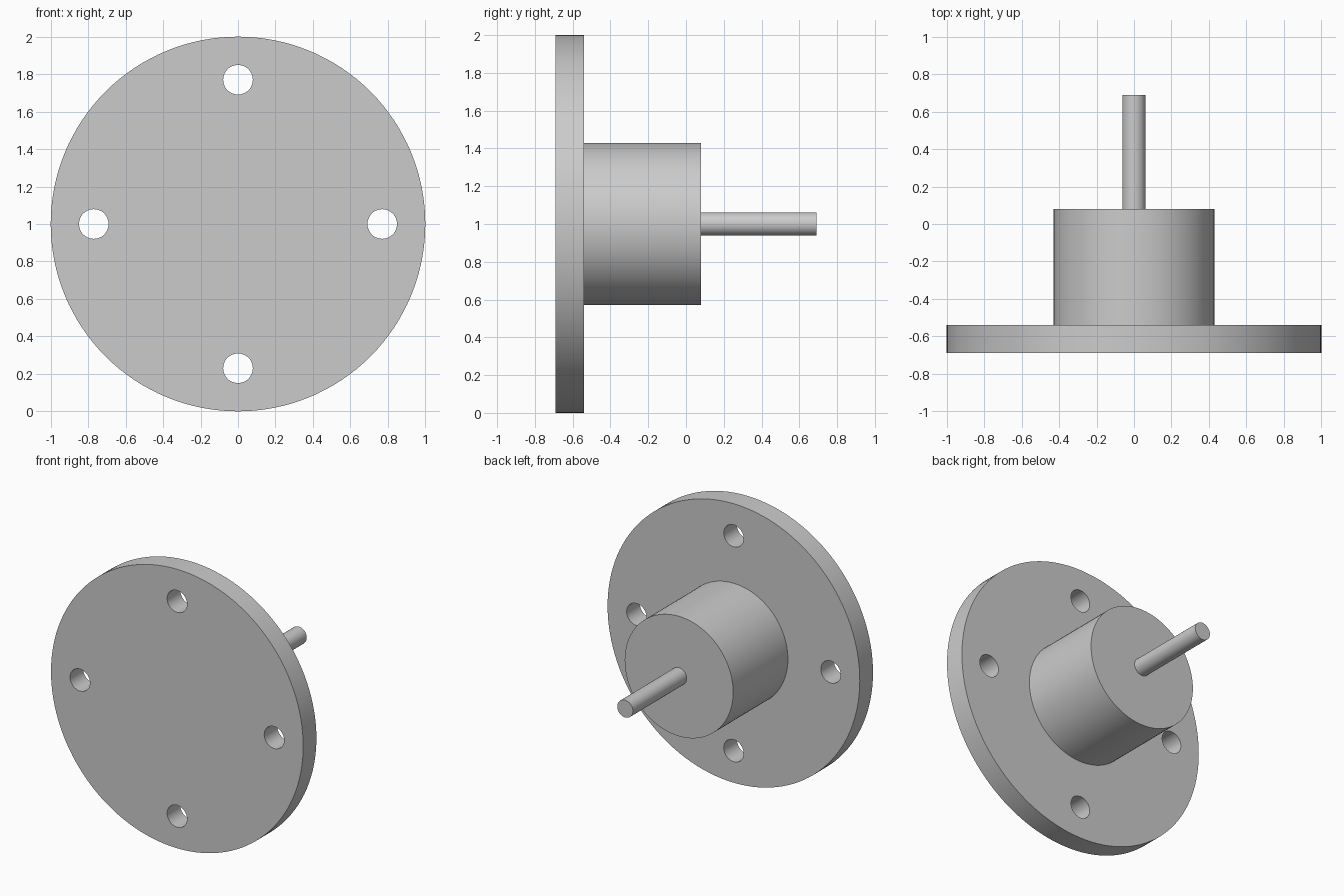
import bpy
from math import pi, sin, cos

if "Cube" in bpy.data.objects:
    bpy.data.objects.remove(bpy.data.objects["Cube"])

AXIS_HEIGHT = 1.0

# One plain grey for the whole part
grey = bpy.data.materials.new("plain_grey")
grey.use_nodes = True
colour = (0.6, 0.6, 0.6, 1)
grey.diffuse_color = colour
grey.node_tree.nodes["Principled BSDF"].inputs["Base Color"].default_value = colour


def rod(name, radius, y0, y1, sides, x=0, z=AXIS_HEIGHT):
    """Cylinder running along y from y0 to y1."""
    bpy.ops.mesh.primitive_cylinder_add(
        vertices=sides, radius=radius, depth=y1 - y0,
        location=(x, (y0 + y1) / 2, z), rotation=(pi / 2, 0, 0))
    ob = bpy.context.object
    ob.name = name
    ob.data.materials.append(grey)
    return ob


def select_only(ob):
    bpy.ops.object.select_all(action="DESELECT")
    ob.select_set(True)
    bpy.context.view_layer.objects.active = ob


# Flange, hub and shaft share one axis
flange = rod("flange", 1.0, -0.69, -0.54, 128)
hub = rod("hub", 0.43, -0.54, 0.08, 96)
shaft = rod("shaft", 0.062, 0.08, 0.69, 48)

# Four bolt holes through the flange
for i in range(4):
    a = i * pi / 2
    cutter = rod("bolt_hole_cutter", 0.079, -0.8, -0.45, 48,
                 0.77 * cos(a), AXIS_HEIGHT + 0.77 * sin(a))
    select_only(flange)
    cut = flange.modifiers.new("bolt_hole", "BOOLEAN")
    cut.operation = "DIFFERENCE"
    cut.solver = "EXACT"
    cut.object = cutter
    bpy.ops.object.modifier_apply(modifier=cut.name)
    bpy.data.objects.remove(cutter)

# Round walls smooth, rims crisp
for ob in (flange, hub, shaft):
    select_only(ob)
    bpy.ops.object.shade_smooth_by_angle(angle=pi / 6)
